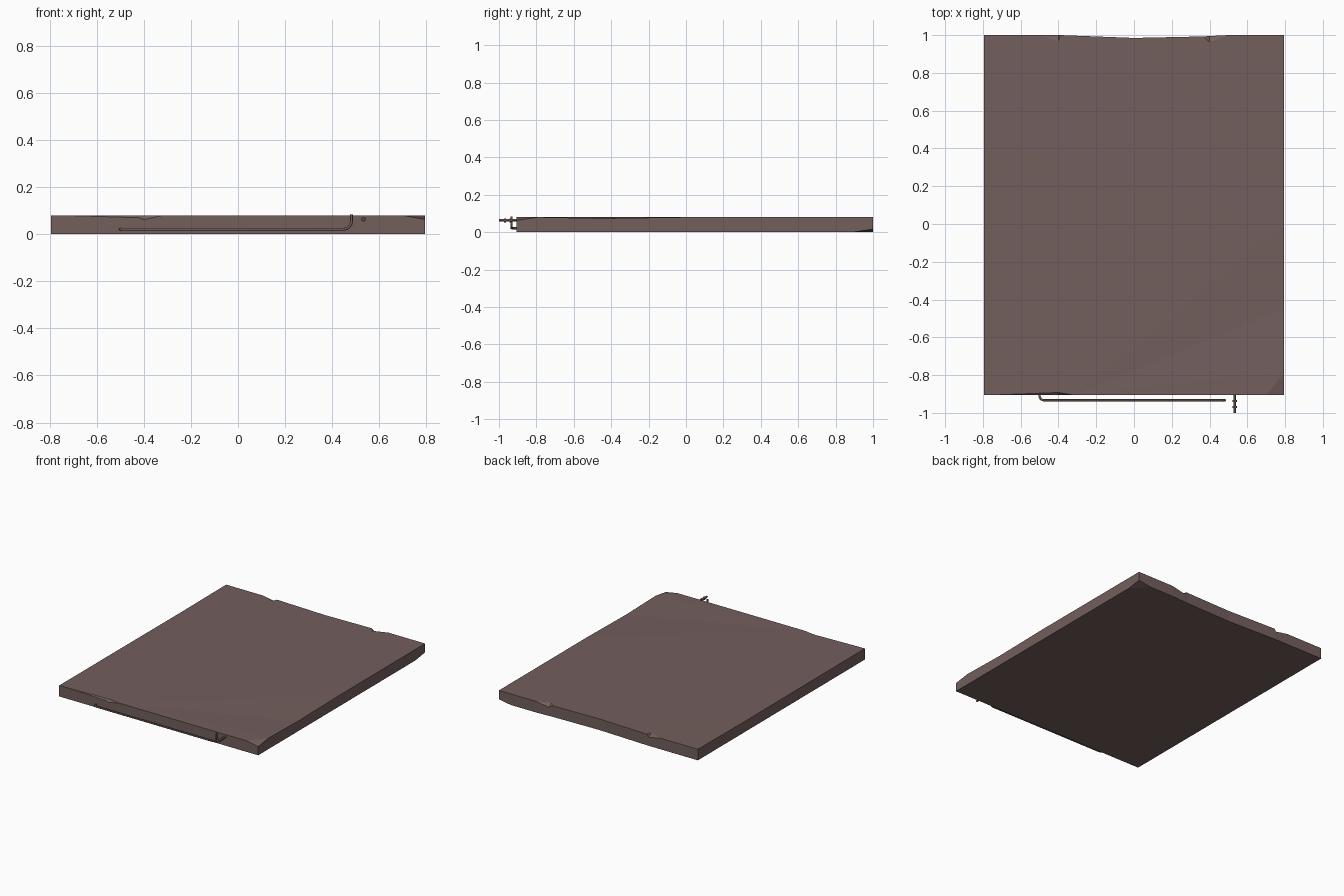
import bpy, bmesh, math
from mathutils import Vector

if "Cube" in bpy.data.objects:
    bpy.data.objects.remove(bpy.data.objects["Cube"])

mat = bpy.data.materials.new("dark_brown")
mat.diffuse_color = (0.17, 0.115, 0.11, 1)
mat.use_nodes = True
mat.node_tree.nodes["Principled BSDF"].inputs["Base Color"].default_value = mat.diffuse_color

X, YF, YB, H = 0.795, -0.905, 1.0, 0.08


def cut(bm, a, b, c, outside):
    # slice off a corner through three points and close the cut
    a, b, c, outside = map(Vector, (a, b, c, outside))
    n = (b - a).cross(c - a).normalized()
    if n.dot(outside - a) < 0:
        n = -n
    geom = bm.verts[:] + bm.edges[:] + bm.faces[:]
    bmesh.ops.bisect_plane(bm, geom=geom, dist=1e-6, plane_co=a, plane_no=n, clear_outer=True)
    bmesh.ops.holes_fill(bm, edges=[e for e in bm.edges if e.is_boundary], sides=0)


# slab: worn outline as (x, outer y, top z, top inset in y)
outline = [
    (-X, YF, H, 0), (-0.74, YF, H, 0), (-0.42, YF, 0.07, 0), (-0.40, YF, H, 0.013),
    (-0.32, YF, H, 0), (X, YF, H, 0),
    (X, -0.78, H, 0), (X, -0.45, 0.073, 0), (X, 0.0, H, 0), (X, YB, H, 0),
    (0.5, YB, H, 0), (0.40, 0.995, H, -0.033), (0.37, 0.993, H, 0),
    (0.0, 0.985, H, 0), (-0.39, YB, H, 0), (-0.40, YB, H, -0.035), (-0.5, YB, H, 0),
    (-X, YB, H, 0), (-X, 0.45, 0.077, 0),
]
bm = bmesh.new()
rings = [
    [bm.verts.new((x, y, 0)) for x, y, z, d in outline],
    [bm.verts.new((x, y, 0.062)) for x, y, z, d in outline],
    [bm.verts.new((x, y + d, z)) for x, y, z, d in outline],
]
n = len(outline)
for lo, hi in zip(rings, rings[1:]):
    for i in range(n):
        j = (i + 1) % n
        bm.faces.new((lo[i], lo[j], hi[j], hi[i]))
bm.faces.new(rings[0][::-1])
bm.faces.new(rings[2])
bmesh.ops.triangulate(bm, faces=bm.faces[:])

# chipped corners: front right top, back right bottom
cut(bm, (0.70, YF, H), (X, -0.79, H), (X, YF, 0.063), (X, YF, H))
cut(bm, (0.70, YB, 0), (X, 0.89, 0), (X, YB, 0.016), (X, YB, 0))
bmesh.ops.recalc_face_normals(bm, faces=bm.faces[:])
me = bpy.data.meshes.new("slab")
bm.to_mesh(me)
bm.free()
me.materials.append(mat)
slab = bpy.data.objects.new("slab", me)
bpy.context.collection.objects.link(slab)

# handle pipe: runs along the front, bends into the slab and upwards
yp, zp, r = -0.933, 0.021, 0.035
path = [(-0.5, YF + 0.01, zp), (-0.5, yp + 0.02, zp), (-0.494, yp + 0.006, zp), (-0.48, yp, zp)]
for k in range(5):
    a = math.radians(22.5 * k)
    path.append((0.482 - r + r * math.sin(a), yp, zp + r - r * math.cos(a)))
path.append((0.482, yp, 0.084))
cu = bpy.data.curves.new("front_pipe", 'CURVE')
cu.dimensions = '3D'
cu.bevel_depth = 0.006
cu.bevel_resolution = 2
cu.use_fill_caps = True
sp = cu.splines.new('POLY')
sp.points.add(len(path) - 1)
for p, co in zip(sp.points, path):
    p.co = (*co, 1)
cu.materials.append(mat)
pipe = bpy.data.objects.new("front_pipe", cu)
bpy.context.collection.objects.link(pipe)


# bolt with collars
def rod(name, y0, y1, radius):
    bpy.ops.mesh.primitive_cylinder_add(vertices=12, radius=radius, depth=y1 - y0,
                                        location=(0.533, (y0 + y1) / 2, 0.063),
                                        rotation=(math.pi / 2, 0, 0))
    ob = bpy.context.object
    ob.name = name
    ob.data.materials.append(mat)
    bpy.ops.object.shade_smooth_by_angle()


rod("bolt_rod", -1.0, YF + 0.01, 0.007)
for y in (-0.968, -0.938):
    rod("bolt_collar", y - 0.005, y + 0.005, 0.011)
